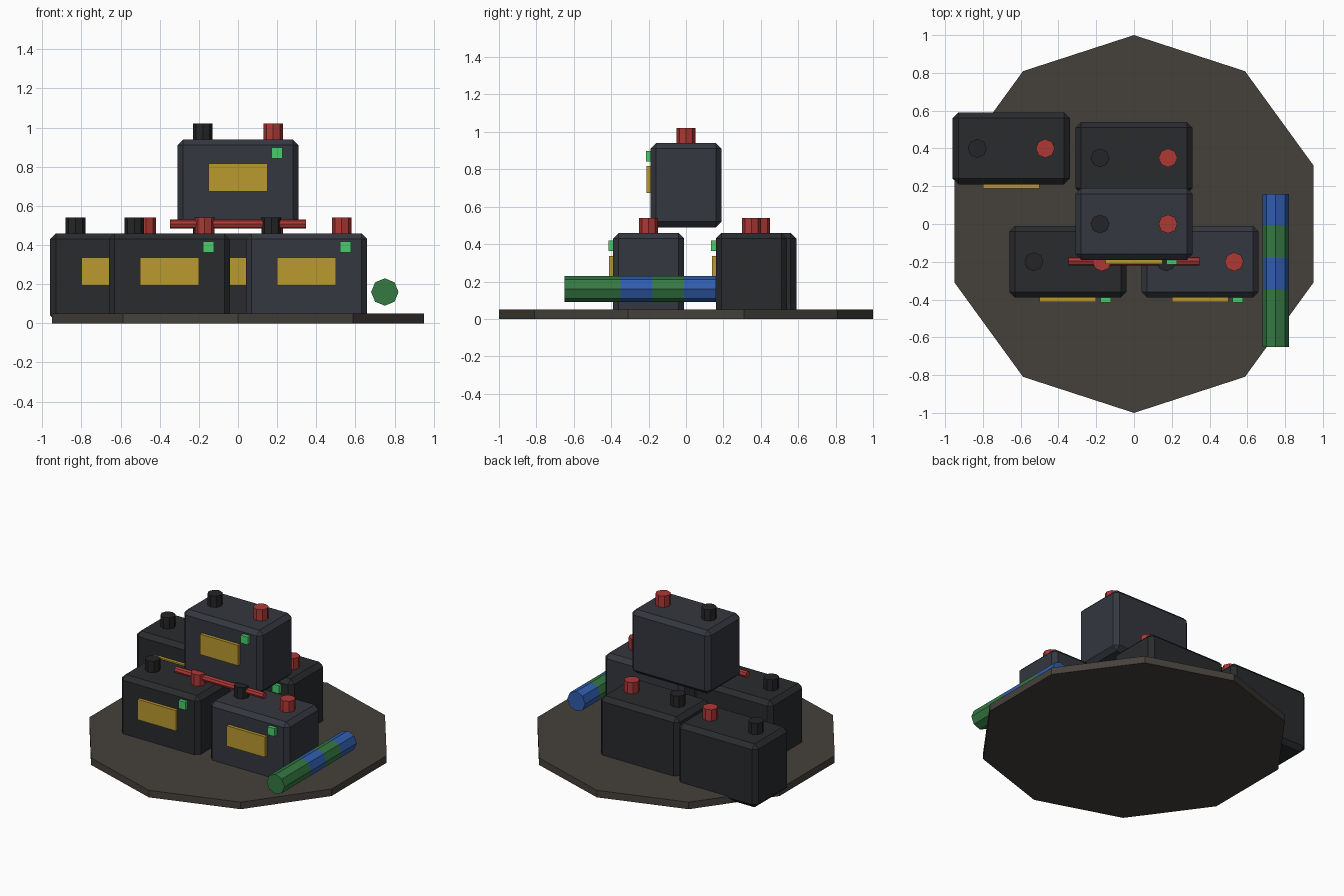
import bpy
from math import pi

if "Cube" in bpy.data.objects:
    bpy.data.objects.remove(bpy.data.objects["Cube"])


def material(name, r, g, b):
    m = bpy.data.materials.new(name)
    m.diffuse_color = (r, g, b, 1)
    m.use_nodes = True
    m.node_tree.nodes["Principled BSDF"].inputs["Base Color"].default_value = m.diffuse_color
    return m


GROUND = material("ground_brown", 0.06, 0.052, 0.044)
DARK = material("case_dark", 0.022, 0.024, 0.027)
SLATE = material("case_slate", 0.035, 0.038, 0.05)
BLACK = material("terminal_black", 0.018, 0.018, 0.02)
RED = material("terminal_red", 0.42, 0.04, 0.036)
YELLOW = material("label_yellow", 0.5, 0.32, 0.03)
LED = material("light_green", 0.07, 0.6, 0.15)
GREEN = material("wrap_green", 0.035, 0.19, 0.055)
BLUE = material("wrap_blue", 0.03, 0.11, 0.42)


def box(name, loc, size, mat, bevel=0):
    bpy.ops.mesh.primitive_cube_add(size=1, location=loc)
    ob = bpy.context.object
    ob.name = name
    ob.scale = size
    bpy.ops.object.transform_apply(location=False, rotation=False, scale=True)
    ob.data.materials.append(mat)
    if bevel:
        mod = ob.modifiers.new("chamfer", 'BEVEL')
        mod.width = bevel
        mod.segments = 1
    return ob


def cylinder(name, loc, radius, depth, mat, sides=8, rot=(0, 0, 0)):
    bpy.ops.mesh.primitive_cylinder_add(vertices=sides, radius=radius, depth=depth,
                                        location=loc, rotation=rot)
    ob = bpy.context.object
    ob.name = name
    ob.data.materials.append(mat)
    return ob


def battery(name, x, y, z, mat, light=True):
    # chamfered case, two terminals, front label and optional indicator light
    box(name + "_case", (x, y, z), (0.62, 0.38, 0.45), mat, 0.03)
    for side, label, tmat in ((-1, "negative", BLACK), (1, "positive", RED)):
        cylinder(f"{name}_{label}_terminal", (x + side * 0.18, y, z + 0.26), 0.05, 0.09, tmat)
    box(name + "_label", (x, y - 0.2, z + 0.03), (0.3, 0.024, 0.145), YELLOW)
    if light:
        box(name + "_light", (x + 0.2, y - 0.2, z + 0.155), (0.056, 0.03, 0.056), LED)


# Ten-sided ground slab
cylinder("base_slab", (0, 0, 0.025), 1.0, 0.05, GROUND, sides=10)

# Stack of batteries
battery("front_left_battery", -0.35, -0.2, 0.235, DARK)
battery("front_right_battery", 0.35, -0.2, 0.235, SLATE)
battery("back_left_battery", -0.65, 0.4, 0.235, DARK, light=False)
battery("back_battery", 0, 0.35, 0.235, DARK)
battery("top_battery", 0, 0, 0.715, SLATE)

# Red cable bridging the front terminals
cylinder("red_cable", (0, -0.197, 0.507), 0.023, 0.695, RED, rot=(0, pi / 2, 0))

# Loose cell roll with alternating colour bands
bands = [-0.65, -0.35, -0.18, -0.01, 0.16]
for i, (a, b) in enumerate(zip(bands, bands[1:])):
    cylinder(f"cell_band_{i + 1}", (0.75, (a + b) / 2, 0.16), 0.07, b - a,
             BLUE if i % 2 else GREEN, rot=(pi / 2, 0, 0))
